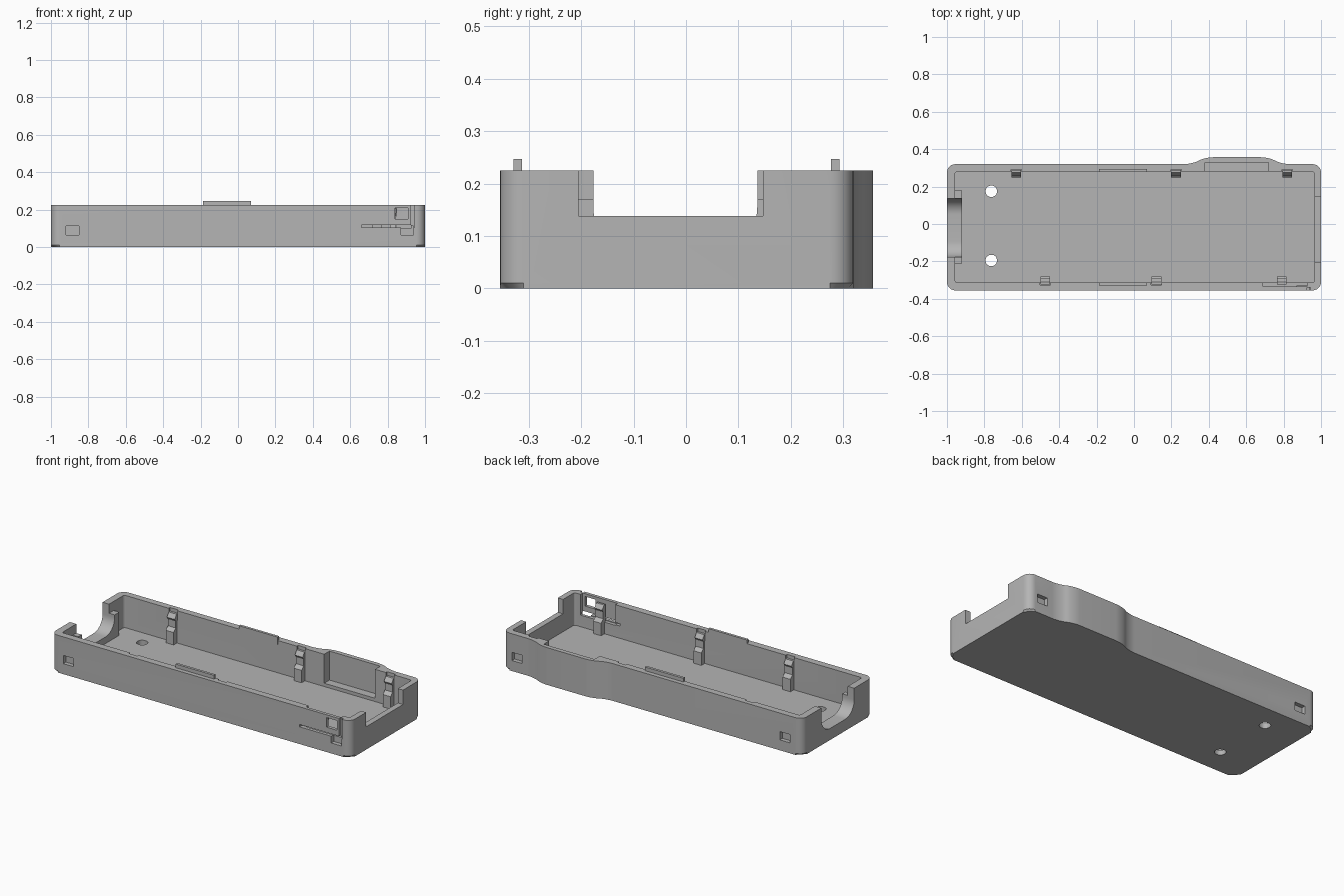
import bpy, bmesh
from mathutils import Vector

cube = bpy.data.objects.get("Cube")
if cube:
    bpy.data.objects.remove(cube, do_unlink=True)

grey = bpy.data.materials.new("grey plastic")
grey.use_nodes = True
GREY = (0.46, 0.46, 0.46, 1)
grey.diffuse_color = GREY
grey.node_tree.nodes["Principled BSDF"].inputs["Base Color"].default_value = GREY


def rounded(points, radius, steps=6):
    """Round every corner of a closed 2D outline."""
    pts = [Vector(p) for p in points]
    out = []
    for i, p in enumerate(pts):
        a, b = pts[i - 1] - p, pts[(i + 1) % len(pts)] - p
        a = p + a.normalized() * min(radius, a.length * 0.45)
        b = p + b.normalized() * min(radius, b.length * 0.45)
        for s in range(steps + 1):
            t = s / steps
            # weighted curve that follows a circular arc at square corners
            w0, w1, w2 = (1 - t) ** 2, 1.414 * t * (1 - t), t * t
            out.append((a * w0 + p * w1 + b * w2) / (w0 + w1 + w2))
    return out


def prism(name, outline, lo, hi, axis="z", chamfer=0):
    """Extrude an outline along z, x (outline in y, z) or y (outline in x, z)."""
    def place(p, h):
        return {"z": (p[0], p[1], h), "x": (h, p[0], p[1]), "y": (p[0], h, p[1])}[axis]
    bm = bmesh.new()
    low = [bm.verts.new(place(p, lo)) for p in outline]
    high = [bm.verts.new(place(p, hi)) for p in outline]
    base = bm.faces.new(low)
    bm.faces.new(high)
    for i in range(len(low)):
        bm.faces.new((low[i - 1], low[i], high[i], high[i - 1]))
    if chamfer:
        bmesh.ops.bevel(bm, geom=list(base.edges), offset=chamfer, segments=1, affect="EDGES")
    bmesh.ops.recalc_face_normals(bm, faces=bm.faces)
    mesh = bpy.data.meshes.new(name)
    bm.to_mesh(mesh)
    bm.free()
    mesh.materials.append(grey)
    ob = bpy.data.objects.new(name, mesh)
    bpy.context.collection.objects.link(ob)
    return ob


def rect(x0, x1, y0, y1):
    return [(x0, y0), (x1, y0), (x1, y1), (x0, y1)]


def box(name, x0, x1, y0, y1, z0, z1):
    return prism(name, rect(x0, x1, y0, y1), z0, z1)


def cut(target, cutter, keep=False):
    cutter.hide_render = True
    mod = target.modifiers.new("cut", "BOOLEAN")
    mod.operation, mod.solver, mod.object = "DIFFERENCE", "EXACT", cutter
    bpy.ops.object.select_all(action="DESELECT")
    target.select_set(True)
    bpy.context.view_layer.objects.active = target
    bpy.ops.object.modifier_apply(modifier=mod.name)
    if not keep:
        bpy.data.objects.remove(cutter, do_unlink=True)


FRONT, BACK, TOP, FLOOR = -0.355, 0.32, 0.225, 0.03
IN_FRONT, IN_BACK = -0.313, 0.28

# Outer shell with a bulge in the back wall
bulge = [(0.79, BACK), (0.72, 0.357), (0.38, 0.357), (0.31, BACK)]
outline = rounded([(-1, FRONT), (1, FRONT), (1, BACK)] + bulge + [(-1, BACK)], 0.045)
tray = prism("tray_body", outline, 0, TOP, chamfer=0.01)

# Cavity and bulge pocket
cut(tray, prism("cavity", rounded(rect(-0.957, 0.965, IN_FRONT, IN_BACK), 0.012, 3), FLOOR, 0.4))
cut(tray, box("bulge_pocket", 0.38, 0.72, 0.2, 0.33, 0.05, 0.4))

# Rectangular opening at one end, rounded cradle opening at the other
cut(tray, box("end_opening", 0.9, 1.1, -0.205, 0.147, 0.138, 0.4))
cradle = box("cradle_rib", -0.96, -0.92, -0.21, 0.18, 0.02, 0.17)
u_cutter = prism("u_opening", rounded(rect(-0.177, 0.136, 0.07, 0.5), 0.085, 10), -1.1, -0.9, "x")
cut(tray, u_cutter, keep=True)
cut(cradle, u_cutter)

# Screw holes in the floor
for y in (-0.195, 0.175):
    hole = rounded(rect(-0.793, -0.733, y - 0.03, y + 0.03), 0.03, 8)
    cut(tray, prism("screw_hole", hole, -0.1, 0.1))

# Latch recesses near the corners
for x in (-0.885, 0.905):
    for y in (FRONT, BACK):
        cut(tray, box("latch_recess", x - 0.034, x + 0.034, y - 0.025, y + 0.025, 0.063, 0.113))

# Button area in the front wall: thinned inside, window, flexible tab slits
cut(tray, box("thin_area", 0.69, 0.925, -0.335, -0.28, 0.1, 0.4))
cut(tray, box("button_window", 0.84, 0.91, -0.4, -0.28, 0.15, 0.208))
cut(tray, box("tab_slit", 0.66, 0.925, -0.4, -0.28, 0.104, 0.118))
cut(tray, box("tab_side_slit", 0.925, 0.943, -0.4, -0.34, 0.104, 0.4))

# Snap clips along both long walls
for side, wall, places in ((-1, IN_FRONT, (-0.475, 0.12, 0.79)),
                           (1, IN_BACK, (-0.63, 0.225, 0.82))):
    for x in places:
        low, high = sorted((wall - side * 0.05, wall + side * 0.012))
        cut(tray, box("clip_groove", x - 0.028, x + 0.028, low, high, 0.165, 0.4))
        profile = [(0.01, 0.02), (-0.032, 0.02), (-0.032, 0.105), (-0.012, 0.125),
                   (-0.012, 0.165), (-0.022, 0.18), (-0.004, 0.205), (0.01, 0.205)]
        prism("snap_clip", [(wall + side * d, z) for d, z in profile],
              x - 0.026, x + 0.026, "x")

# Locating ridges on top of the long walls
for name, y in (("front_ridge", -0.321), ("back_ridge", 0.285)):
    box(name, -0.187, 0.07, y - 0.008, y + 0.008, 0.2, 0.247)

# Smooth the rounded corners, keep the hard edges
bpy.ops.object.select_all(action="DESELECT")
for ob in (tray, cradle):
    ob.select_set(True)
bpy.context.view_layer.objects.active = tray
bpy.ops.object.shade_smooth_by_angle(angle=0.5)
